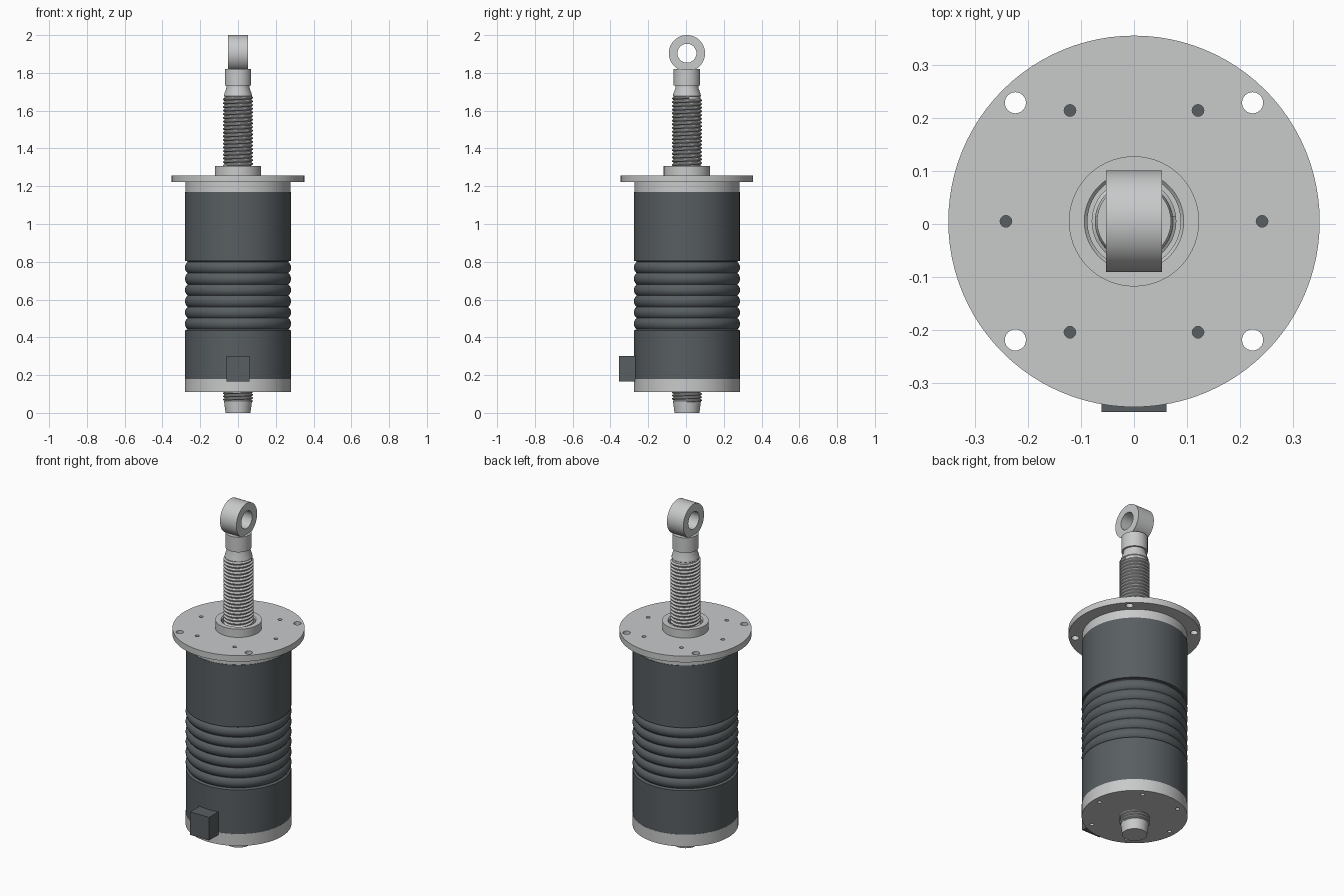
import bpy, bmesh, math
from mathutils import Matrix, Vector

if "Cube" in bpy.data.objects:
    bpy.data.objects.remove(bpy.data.objects["Cube"])

CY = 0.005  # main axis offset in y


def material(name, rgb):
    m = bpy.data.materials.new(name)
    m.diffuse_color = (*rgb, 1)
    m.use_nodes = True
    m.node_tree.nodes["Principled BSDF"].inputs["Base Color"].default_value = m.diffuse_color
    return m


METAL = material("light_metal", (0.58, 0.585, 0.59))
DARK = material("dark_grey", (0.098, 0.112, 0.12))


def finish(bm, name, mat):
    bmesh.ops.recalc_face_normals(bm, faces=bm.faces[:])
    me = bpy.data.meshes.new(name)
    bm.to_mesh(me)
    bm.free()
    me.materials.append(mat)
    ob = bpy.data.objects.new(name, me)
    bpy.context.collection.objects.link(ob)
    return ob


def activate(ob):
    bpy.ops.object.select_all(action='DESELECT')
    ob.select_set(True)
    bpy.context.view_layer.objects.active = ob


def smooth(ob):
    activate(ob)
    bpy.ops.object.shade_smooth_by_angle(angle=math.radians(35))
    return ob


def lathe(name, profile, mat, steps=96, closed=False):
    """Spin (radius, z) points around the main axis."""
    bm = bmesh.new()
    vs = [bm.verts.new((r, CY, z)) for r, z in profile]
    es = [bm.edges.new(p) for p in zip(vs, vs[1:])]
    if closed:
        es.append(bm.edges.new((vs[-1], vs[0])))
    bmesh.ops.spin(bm, geom=vs + es, cent=(0, CY, 0), axis=(0, 0, 1),
                   angle=2 * math.pi, steps=steps)
    bmesh.ops.remove_doubles(bm, verts=bm.verts[:], dist=1e-5)
    return finish(bm, name, mat)


def disc(name, r, z0, z1, mat):
    return lathe(name, [(0, z0), (r, z0), (r, z1), (0, z1)], mat)


def drill(ob, holes):
    """Cut vertical holes given as (x, y, radius, z0, z1)."""
    bm = bmesh.new()
    for x, y, r, z0, z1 in holes:
        bmesh.ops.create_cone(bm, cap_ends=True, segments=24, radius1=r, radius2=r,
                              depth=z1 - z0,
                              matrix=Matrix.Translation((x, y + CY, (z0 + z1) / 2)))
    cutter = finish(bm, "hole_cutter", ob.data.materials[0])
    cutter.hide_render = True
    mod = ob.modifiers.new("holes", 'BOOLEAN')
    mod.operation, mod.solver, mod.object = 'DIFFERENCE', 'EXACT', cutter
    activate(ob)
    bpy.ops.object.modifier_apply(modifier=mod.name)
    bpy.data.objects.remove(cutter)


def thread(name, z0, z1, pitch, root, crest, steps=48):
    """Helical ridge with a V-shaped section."""
    bm = bmesh.new()
    prev = None
    n = int((z1 - z0 - pitch) / pitch * steps)
    section = [(root, 0.02), (crest, 0.35), (crest, 0.6), (root, 0.93)]
    for i in range(n + 1):
        a = 2 * math.pi * i / steps
        z = z0 + pitch * i / steps
        ring = [bm.verts.new((r * math.cos(a), CY + r * math.sin(a), z + t * pitch))
                for r, t in section]
        if prev:
            for k in range(4):
                j = (k + 1) % 4
                bm.faces.new((prev[k], prev[j], ring[j], ring[k]))
        else:
            bm.faces.new(ring)
        prev = ring
    bm.faces.new(prev[::-1])
    return smooth(finish(bm, name, METAL))


def ring_spots(r, n, start):
    return [(r * math.cos(start + 2 * math.pi * i / n),
             r * math.sin(start + 2 * math.pi * i / n)) for i in range(n)]


# Dark body with rounded ribs around the middle
profile = [(0, 0.18), (0.28, 0.18), (0.28, 0.437), (0.27, 0.441)]
pitch = 0.0595
for i in range(6):
    z = 0.443 + i * pitch
    for k in range(9):
        t = k / 8
        profile.append((0.267 + 0.014 * math.sin(math.pi * t) ** 0.7, z + pitch * t * 0.98))
profile += [(0.27, 0.803), (0.28, 0.805), (0.28, 1.17), (0, 1.17)]
smooth(lathe("body", profile, DARK))

# End caps and mounting flange with bolt holes
small = ring_spots(0.242, 6, 0)
large = ring_spots(0.317, 4, math.pi / 4)
bottom_cap = disc("bottom_cap", 0.281, 0.11, 0.18, METAL)
drill(bottom_cap, [(x, y, 0.011, 0.08, 0.14) for x, y in small])
top_cap = disc("top_cap", 0.278, 1.17, 1.223, METAL)
drill(top_cap, [(x, y, 0.011, 1.15, 1.25) for x, y in small])
flange = disc("flange", 0.351, 1.222, 1.258, METAL)
drill(flange, [(x, y, 0.011, 1.2, 1.28) for x, y in small]
      + [(x, y, 0.02, 1.2, 1.28) for x, y in large])
for ob in (bottom_cap, top_cap, flange):
    smooth(ob)

# Collar around the shaft
smooth(lathe("collar", [(0.088, 1.255), (0.123, 1.255), (0.123, 1.306),
                        (0.094, 1.306), (0.088, 1.30)], METAL, closed=True))

# Upper shaft with its thread and neck
smooth(lathe("upper_shaft", [(0, 1.25), (0.071, 1.25), (0.071, 1.675), (0.074, 1.678),
                             (0.072, 1.69), (0.06, 1.722), (0.06, 1.732), (0.07, 1.732),
                             (0.07, 1.82), (0, 1.82)], METAL, 64))
thread("upper_thread", 1.27, 1.68, 0.0195, 0.07, 0.08)

# Lower shaft end
smooth(lathe("lower_shaft", [(0, 0), (0.066, 0), (0.074, 0.062), (0.071, 0.066),
                             (0.071, 0.12), (0, 0.12)], METAL, 64))
thread("lower_thread", 0.055, 0.135, 0.0165, 0.07, 0.08)

# Rod eye: ring around the x axis
eye = lathe("rod_eye", [(0.05, -0.053), (0.096, -0.053), (0.096, 0.053), (0.05, 0.053)],
            METAL, 64, closed=True)
eye.data.transform(Matrix.Translation((0, CY, 1.904)) @ Matrix.Rotation(math.pi / 2, 4, 'Y')
                   @ Matrix.Translation((0, -CY, 0)))
smooth(eye)

# Connector box on the front
bm = bmesh.new()
bmesh.ops.create_cube(bm, size=1)
bmesh.ops.scale(bm, vec=Vector((0.122, 0.105, 0.135)), verts=bm.verts[:])
bmesh.ops.translate(bm, vec=Vector((0, -0.3025, 0.2325)), verts=bm.verts[:])
finish(bm, "connector_box", DARK)
